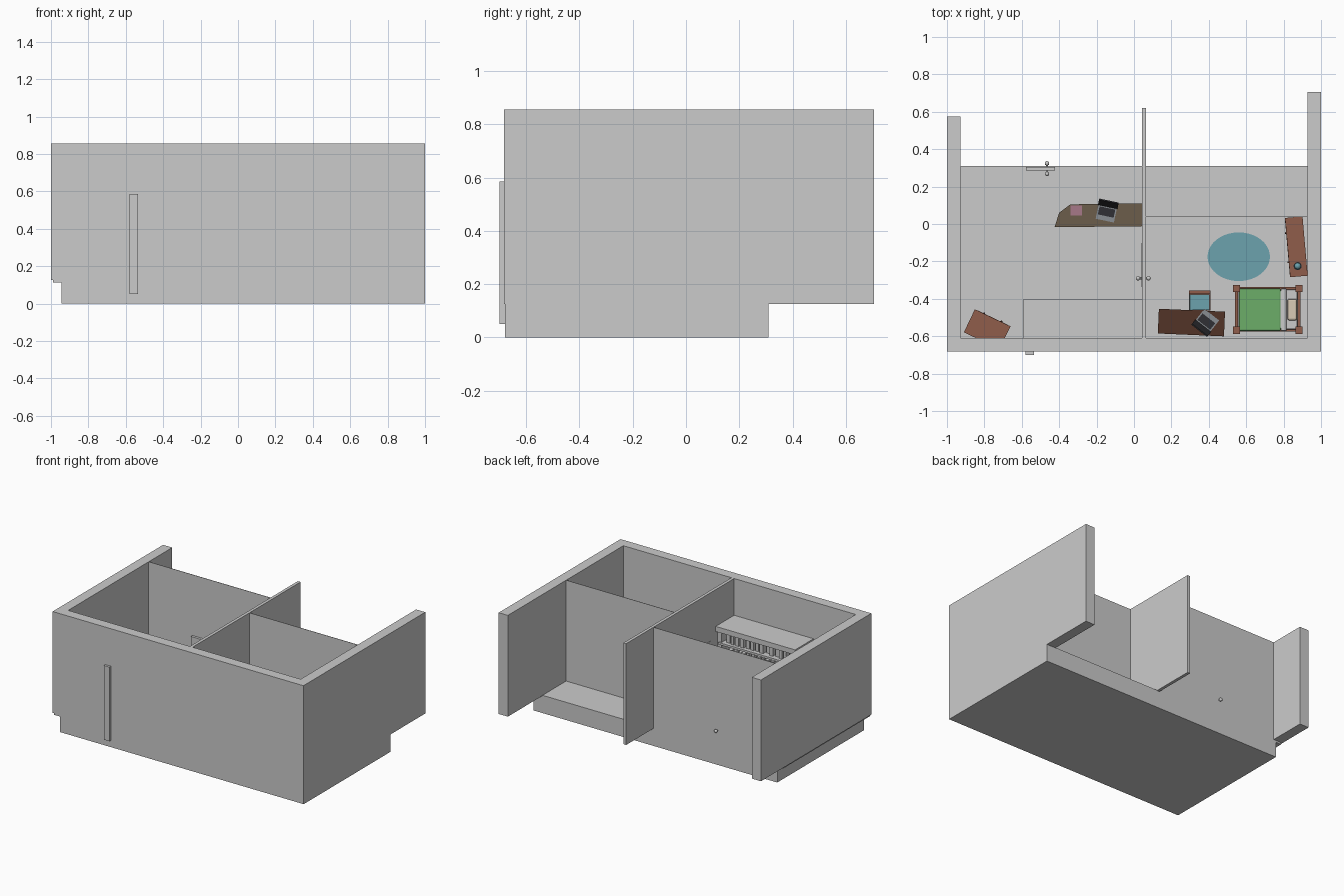
import bpy, bmesh, math, random
from mathutils import Matrix, Vector

if "Cube" in bpy.data.objects:
    bpy.data.objects.remove(bpy.data.objects["Cube"])

random.seed(4)
F, T = 0.128, 0.855            # floor level and wall top
I = Matrix.Identity(4)


def mat(name, rgb):
    m = bpy.data.materials.new(name)
    m.diffuse_color = (*rgb, 1)
    m.use_nodes = True
    m.node_tree.nodes["Principled BSDF"].inputs["Base Color"].default_value = m.diffuse_color
    return m


WOOD = mat("terracotta_wood", (.28, .11, .07))
DARK = mat("dark_wood", (.085, .033, .02))
TAN = mat("tan_wood", (.15, .11, .07))
GREEN = mat("green", (.15, .42, .14))
TEAL = mat("teal", (.15, .36, .42))
PINK = mat("pink", (.39, .19, .25))
CREAM = mat("cream", (.7, .6, .47))
WHITE = mat("white", (.65, .65, .67))
BLACK = mat("black", (.03, .03, .035))
STEEL = mat("steel", (.25, .27, .29))


def finish(name, bm, m, M):
    bm.transform(M)
    bmesh.ops.recalc_face_normals(bm, faces=bm.faces)
    me = bpy.data.meshes.new(name)
    bm.to_mesh(me)
    bm.free()
    if m:
        me.materials.append(m)
    ob = bpy.data.objects.new(name, me)
    bpy.context.collection.objects.link(ob)
    return ob


def box(name, x, y, z, m=None, M=I, bevel=0):
    bm = bmesh.new()
    bmesh.ops.create_cube(bm, size=1)
    for v in bm.verts:
        v.co = Vector([a[0] + (c + .5) * (a[1] - a[0]) for a, c in zip((x, y, z), v.co)])
    if bevel:
        bmesh.ops.bevel(bm, geom=bm.edges[:], offset=bevel, segments=2, affect='EDGES', profile=.5)
    return finish(name, bm, m, M)


def prism(name, pts, z0, z1, m=None, M=I):
    bm = bmesh.new()
    f = bm.faces.new([bm.verts.new((px, py, z0)) for px, py in pts])
    new = bmesh.ops.extrude_face_region(bm, geom=[f])["geom"]
    for v in new:
        if isinstance(v, bmesh.types.BMVert):
            v.co.z = z1
    return finish(name, bm, m, M)


def ball(name, c, r, m=None, M=I):
    bm = bmesh.new()
    bmesh.ops.create_uvsphere(bm, u_segments=14, v_segments=8, radius=r)
    bmesh.ops.translate(bm, verts=bm.verts, vec=c)
    for f in bm.faces:
        f.smooth = True
    return finish(name, bm, m, M)


def rod(name, a, b, r, m=None, M=I):
    a, b = Vector(a), Vector(b)
    bm = bmesh.new()
    bmesh.ops.create_cone(bm, cap_ends=True, segments=14, radius1=r, radius2=r, depth=(b - a).length)
    bm.transform(Matrix.Translation((a + b) / 2) @ (b - a).to_track_quat('Z', 'Y').to_matrix().to_4x4())
    return finish(name, bm, m, M)


def place(x, y, z, deg):
    return Matrix.Translation((x, y, z)) @ Matrix.Rotation(math.radians(deg), 4, 'Z')


# shell: base, outer walls, partition and thin back walls
box("base", (-.945, 1), (-.68, .31), (0, F))
box("floor_lip", (-.99, -.93), (-.68, .31), (.112, F))
box("front_wall", (-.927, 1), (-.683, -.61), (F - .003, T))
box("left_wall", (-1, -.927), (-.683, .575), (.125, T))
box("right_wall", (.927, 1), (-.683, .705), (.125, T))
box("partition_wall", (.043, .065), (-.61, .62), (.125, T))
box("left_room_back_wall", (-.927, .043), (.307, .31), (F, T))
box("right_room_back_wall", (.065, .927), (.038, .041), (F, T))

# doors with knobs on both sides
def door(name, w, h, knob_x, M):
    box(name, (-w / 2, w / 2), (-.009, .009), (0, h), None, M)
    for s in (-1, 1):
        rod(name + "_spindle", (knob_x, 0, .12), (knob_x, s * .024, .12), .006, None, M)
        ball(name + "_knob", (knob_x, s * .028, .12), .012, None, M)


door("back_door", .155, .29, .035, place(-.5, .296, F, 0))
door("inner_door", .235, .38, -.07, place(.05, -.22, F, 90))

# tall bookcase; one upright pokes through the front wall
box("bookcase_top", (-.59, .043), (-.61, -.4), (.553, .59))
box("bookcase_back", (-.59, .043), (-.61, -.60), (F, .56))
box("bookcase_upright", (-.58, -.535), (-.70, -.42), (.05, .585))
box("bookcase_end", (.01, .043), (-.61, -.42), (F, .56))
for z in (.13, .24, .35, .46):
    box("bookcase_shelf", (-.56, .03), (-.61, -.41), (z, z + .015))
    x = -.53
    while x < -.02:
        w = random.uniform(.02, .03)
        box("book", (x, x + w), (-.59, random.uniform(-.46, -.43)), (z + .015, z + random.uniform(.075, .09)))
        x += w + .012

# low chests with drawers
def chest(name, w, d, h, rows, M):
    box(name, (-w / 2, w / 2), (-d / 2, d / 2), (0, h - .012), WOOD, M)
    box(name + "_top", (-w / 2 - .003, w / 2 + .003), (-d / 2 - .003, d / 2 + .003), (h - .012, h), WOOD, M)
    for r in range(rows):
        z = .012 + r * (h - .03) / rows
        box(name + "_drawer", (-w / 2 + .012, w / 2 - .012), (d / 2, d / 2 + .004),
            (z, z + (h - .03) / rows - .008), WOOD, M)
        for s in (-1, 1):
            ball(name + "_pull", (s * w * .25, d / 2 + .006, z + (h - .03) / rows / 2), .005, DARK, M)


chest("corner_chest", .205, .13, .17, 3, place(-.785, -.563, F, -25.5))
CH = place(.868, -.122, F, 95)
chest("dresser", .312, .088, .14, 3, CH)
rod("lamp_foot", (.875, -.225, F + .14), (.875, -.225, F + .148), .022, BLACK)
rod("lamp_stem", (.875, -.225, F + .148), (.875, -.225, F + .175), .005, BLACK)
ball("lamp_globe", (.875, -.225, F + .185), .018, TEAL)

# study desk in the left room
prism("study_desk_top", [(-.425, -.017), (-.40, .06), (-.34, .105), (.043, .11), (.043, -.012)],
      F + .10, F + .115, TAN)
box("study_desk_side", (-.35, -.335), (0, .09), (F, F + .1), TAN)
box("study_desk_drawers", (-.06, .043), (0, .1), (F, F + .1), TAN)
box("note_pad", (-.34, -.277), (.045, .10), (F + .115, F + .121), PINK)

# laptop: keyboard slab plus tilted screen
def laptop(M):
    box("laptop_base", (-.05, .05), (-.045, .03), (0, .008), STEEL, M)
    box("laptop_keys", (-.043, .043), (-.02, .024), (.008, .010), BLACK, M)
    S = M @ Matrix.Translation((0, .03, .006)) @ Matrix.Rotation(math.radians(-22), 4, 'X')
    box("laptop_screen", (-.053, .053), (0, .007), (0, .075), BLACK, S)


laptop(place(-.147, .062, F + .115, -12))

# bedroom desk
DK = place(.307, -.527, F, -2.5)
box("bedroom_desk_top", (-.177, .177), (-.066, .066), (.10, .115), DARK, DK)
box("bedroom_desk_drawers", (-.17, -.07), (-.06, .06), (0, .10), DARK, DK)
box("bedroom_desk_side", (.155, .17), (-.06, .06), (0, .10), DARK, DK)
laptop(place(.388, -.52, F + .115, 142))

# chair facing the desk
for x in (.297, .393):
    for y, h in ((-.455, .06), (-.373, .13)):
        box("chair_leg", (x, x + .012), (y, y + .012), (F, F + h), WOOD)
box("chair_seat", (.293, .408), (-.462, -.36), (F + .055, F + .065), WOOD)
box("chair_cushion", (.297, .404), (-.46, -.376), (F + .065, F + .076), TEAL, I, .004)
for z in (.095, .12):
    box("chair_back_slat", (.293, .408), (-.373, -.355), (F + z, F + z + .016), WOOD)

# bed with four posts
for x, h in ((.547, .13), (.883, .17)):
    for y in (-.345, -.568):
        box("bed_post", (x - .014, x + .014), (y - .014, y + .014), (F, F + h), WOOD)
        box("bed_post_cap", (x - .019, x + .019), (y - .019, y + .019), (F + h, F + h + .012), WOOD)
    for z in (.045, h - .03):
        box("bed_end_rail", (x - .008, x + .008), (-.568, -.345), (F + z, F + z + .025), WOOD)
    for k in range(5):
        y = -.53 + k * .0365
        box("bed_end_slat", (x - .005, x + .005), (y - .005, y + .005), (F + .05, F + h - .02), WOOD)
for y in (-.568, -.345):
    box("bed_side_rail", (.547, .883), (y - .007, y + .007), (F + .04, F + .062), WOOD)
box("mattress", (.56, .875), (-.565, -.35), (F + .045, F + .085), WHITE, I, .008)
box("blanket", (.562, .785), (-.572, -.345), (F + .05, F + .092), GREEN, I, .008)
box("blanket_fold", (.785, .815), (-.572, -.345), (F + .05, F + .094), WHITE, I, .006)
box("pillow", (.82, .872), (-.515, -.40), (F + .083, F + .105), CREAM, I, .010)

# oval rug
prism("rug", [(.56 + .167 * math.cos(a * math.pi / 20), -.175 + .13 * math.sin(a * math.pi / 20))
              for a in range(40)], F, F + .004, TEAL)
